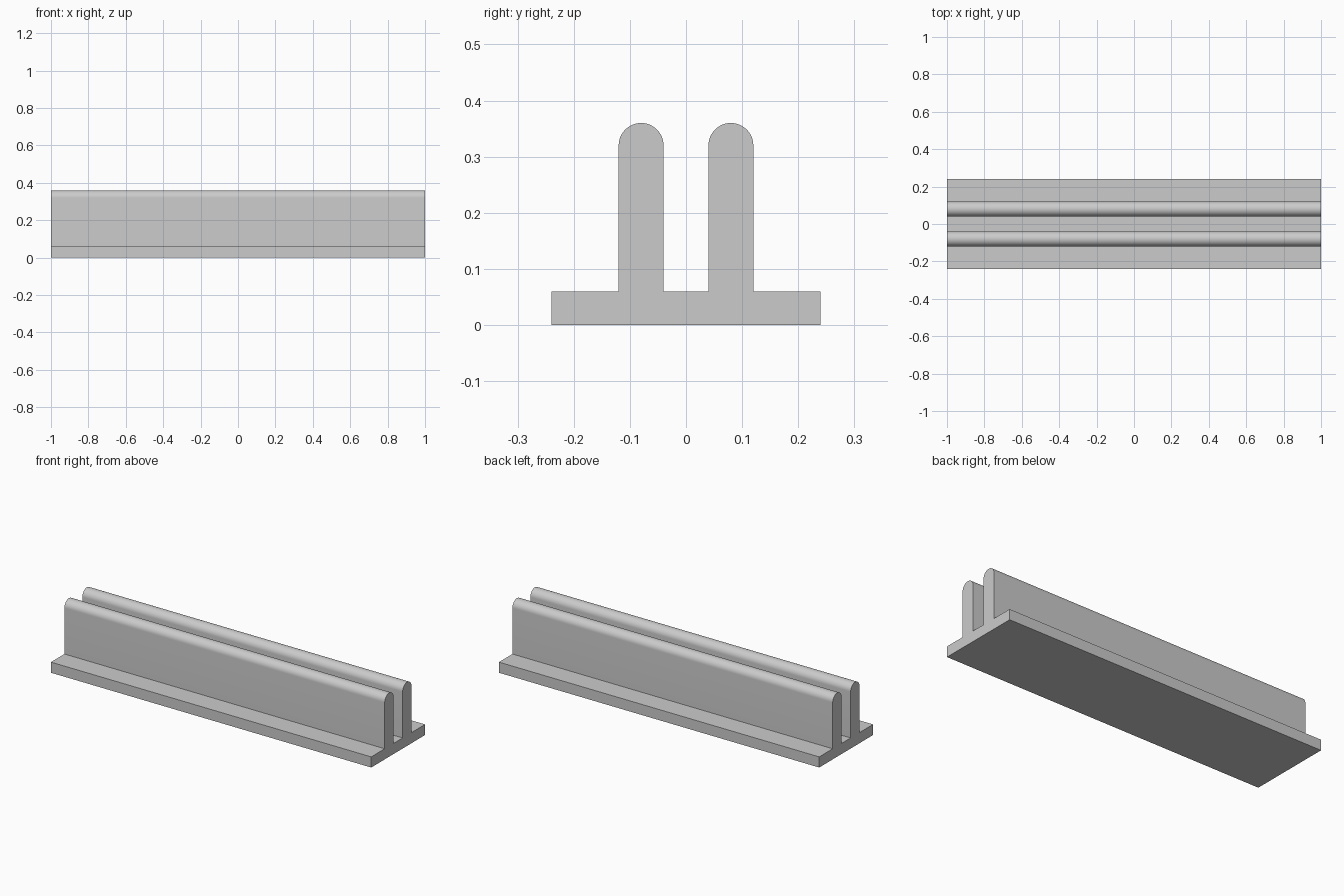
import bpy, bmesh, math

cube = bpy.data.objects.get("Cube")
if cube:
    bpy.data.objects.remove(cube, do_unlink=True)

LENGTH = 2.0
BASE_HALF, BASE_TOP = 0.24, 0.06
FIN_Y, FIN_RADIUS, FIN_SPRING = 0.08, 0.04, 0.32
ARC_STEPS = 24

# Single matte grey
grey = bpy.data.materials.new("light_grey")
grey.use_nodes = True
colour = (0.6, 0.6, 0.6, 1.0)
grey.diffuse_color = colour
grey.node_tree.nodes["Principled BSDF"].inputs["Base Color"].default_value = colour


def fin_outline(centre):
    """Round-topped fin, traced from its +y foot over to its -y foot."""
    arc = [(centre + FIN_RADIUS * math.cos(math.pi * i / ARC_STEPS),
            FIN_SPRING + FIN_RADIUS * math.sin(math.pi * i / ARC_STEPS))
           for i in range(ARC_STEPS + 1)]
    return [(centre + FIN_RADIUS, BASE_TOP), *arc, (centre - FIN_RADIUS, BASE_TOP)]


# Cross-section: flat base with two upright fins
profile = [(-BASE_HALF, 0), (BASE_HALF, 0), (BASE_HALF, BASE_TOP),
           *fin_outline(FIN_Y), *fin_outline(-FIN_Y),
           (-BASE_HALF, BASE_TOP)]

# Extrude the section along the length
bm = bmesh.new()
end = bm.faces.new([bm.verts.new((-LENGTH / 2, y, z)) for y, z in profile])
result = bmesh.ops.extrude_face_region(bm, geom=[end], use_keep_orig=True)
moved = [v for v in result["geom"] if isinstance(v, bmesh.types.BMVert)]
bmesh.ops.translate(bm, verts=moved, vec=(LENGTH, 0, 0))
bmesh.ops.recalc_face_normals(bm, faces=bm.faces)

mesh = bpy.data.meshes.new("double_fin_rail")
bm.to_mesh(mesh)
bm.free()
mesh.materials.append(grey)
rail = bpy.data.objects.new("double_fin_rail", mesh)
bpy.context.collection.objects.link(rail)

# Smooth rounded tops, crisp corners
bpy.ops.object.select_all(action="DESELECT")
rail.select_set(True)
bpy.context.view_layer.objects.active = rail
bpy.ops.object.shade_smooth_by_angle(angle=math.radians(30))
